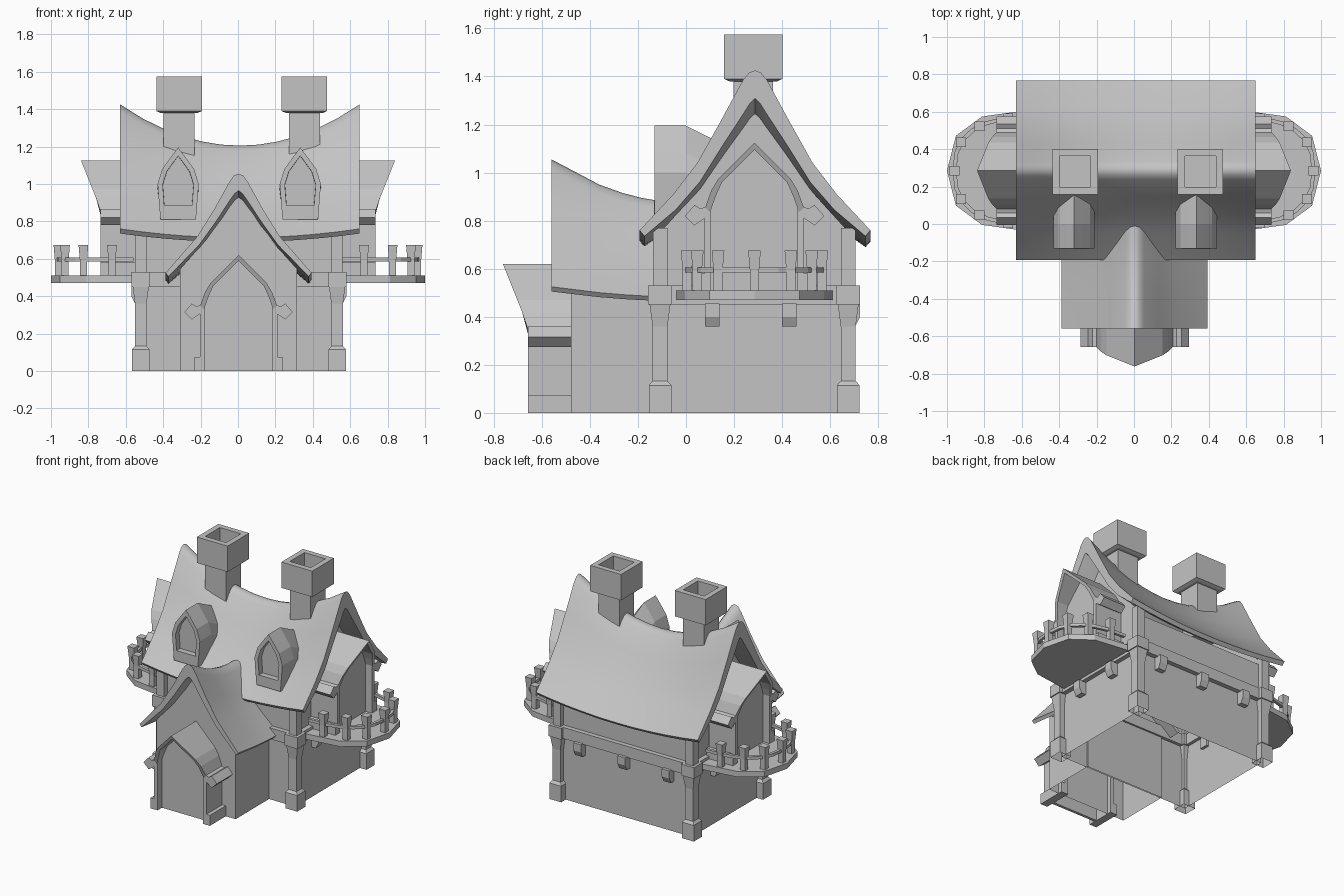
import bpy, bmesh
from math import sin, cos, radians, copysign

cube = bpy.data.objects.get("Cube")
if cube:
    bpy.data.objects.remove(cube, do_unlink=True)

GREY = (0.55, 0.55, 0.55, 1)
stone = bpy.data.materials.new("plain_grey")
stone.use_nodes = True
stone.diffuse_color = GREY
stone.node_tree.nodes["Principled BSDF"].inputs["Base Color"].default_value = GREY


def finish(name, bm):
    bmesh.ops.recalc_face_normals(bm, faces=bm.faces)
    mesh = bpy.data.meshes.new(name)
    bm.to_mesh(mesh)
    bm.free()
    mesh.materials.append(stone)
    ob = bpy.data.objects.new(name, mesh)
    bpy.context.collection.objects.link(ob)
    return ob


def loft_mesh(rings, first=True, last=True):
    """Skin a list of equal closed rings; returns the mesh and the first cap."""
    bm = bmesh.new()
    rows = [[bm.verts.new(p) for p in ring] for ring in rings]
    n = len(rows[0])
    for a, b in zip(rows, rows[1:]):
        for i in range(n):
            j = (i + 1) % n
            bm.faces.new((a[i], a[j], b[j], b[i]))
    cap = bm.faces.new(rows[0]) if first else None
    if last:
        bm.faces.new(rows[-1])
    return bm, cap


def loft(name, rings, first=True, last=True):
    return finish(name, loft_mesh(rings, first, last)[0])


def rect(x0, x1, y0, y1, z):
    return [(x0, y0, z), (x1, y0, z), (x1, y1, z), (x0, y1, z)]


def box(name, x0, x1, y0, y1, z0, z1, caps=True):
    return loft(name, [rect(x0, x1, y0, y1, z) for z in (z0, z1)], caps, caps)


def stack(name, cx, cy, levels, bottom=True):
    """Square post made of (height, half width) levels."""
    return loft(name, [rect(cx - h, cx + h, cy - h, cy + h, z) for z, h in levels], bottom)


def both(half):
    """Mirror a half profile that starts on the centre line."""
    return [(-w, z) for w, z in reversed(half[1:])] + half


def smooth(ob):
    bpy.ops.object.select_all(action='DESELECT')
    ob.select_set(True)
    bpy.context.view_layer.objects.active = ob
    bpy.ops.object.shade_smooth_by_angle(angle=radians(40))


# ---- Sagging roofs ----
def roof(name, outer, inner, stations, reach, sag_low, sag_high, place):
    shape = both(outer) + both(inner)[::-1]
    low, high = inner[-1][1], outer[0][1]
    rings = []
    for l in stations:
        drop = 1 - (l / reach) ** 2
        rings.append([place(w, l, z - drop * (sag_low + (sag_high - sag_low)
                                              * ((z - low) / (high - low)) ** 1.25))
                      for w, z in shape])
    smooth(loft(name, rings))


roof("main_roof",
     [(0, 1.425), (.025, 1.415), (.05, 1.385), (.145, 1.21), (.24, 1.04), (.34, .91), (.48, .76)],
     [(0, 1.31), (.02, 1.29), (.045, 1.25), (.13, 1.12), (.23, .96), (.33, .845), (.46, .735)],
     (-.64, -.52, -.4, -.3, -.2, -.1, 0, .1, .2, .3, .4, .52, .64), .64, .045, .22,
     lambda w, l, z: (l + .01, .287 + w, z))
roof("wing_roof",
     [(0, 1.055), (.025, 1.045), (.05, 1.01), (.13, .865), (.22, .72), (.39, .525)],
     [(0, .965), (.02, .95), (.045, .915), (.12, .80), (.21, .675), (.375, .505)],
     (0, .1, .18, .26, .36, .56), .56, .04, .18,
     lambda w, l, z: (w + .003, -l, z))

# ---- Walls and gable plates ----
box("main_walls", -.515, .525, -.10, .67, 0, .73, caps=False)
box("wing_walls", -.31, .316, -.478, -.09, 0, .53, caps=False)
main_gable = both([(0, 1.28), (.05, 1.21), (.14, 1.07), (.24, .92), (.385, .76), (.385, .66)])
for x in (-.515, .50):
    loft("main_gable", [[(x + t, .285 + w, z) for w, z in main_gable] for t in (0, .025)])
wing_gable = both([(0, .95), (.05, .90), (.12, .79), (.21, .66), (.313, .545), (.313, .48)])
loft("wing_gable", [[(w + .003, -.478 + t, z) for w, z in wing_gable] for t in (0, .025)])

# ---- Corner posts, beams and brackets ----
for x in (-.52, .53):
    for y in (-.108, .675):
        stack("corner_post", x, y,
              [(0, .047), (.115, .047), (.133, .031), (.36, .031), (.45, .043)], bottom=False)
        stack("corner_block", x, y, [(.45, .05), (.53, .05)])
        stack("upper_post", x, y, [(.53, .03), (.77, .03)])
    box("side_beam", x - .028, x + .028, -.10, .67, .45, .53)
for y in (-.105, .675):
    box("long_beam", -.52, .53, y - .028, y + .028, .45, .53)


def bracket(place):
    side = [(-.02, .36), (.035, .36), (.055, .40), (.055, .455), (-.02, .455)]
    loft("bracket", [[place(t, d, z) for d, z in side] for t in (-.03, .03)])


for x in (-.345, .005, .355):
    bracket(lambda t, d, z: (x + t, .67 + d, z))
for y in (.11, .43):
    for s in (-1, 1):
        bracket(lambda t, d, z: (.005 + s * (.52 + d), y + t, z))


# ---- Pointed bays: entrance porch and the two balcony rooms ----
def bay(label, place):
    def lean(z):
        return .18 + max(0, z - .36) * .4

    def prism(part, shape, back, front):
        loft(label + part, [[place(w, back, z) for w, z in shape],
                            [place(w, front(z), z) for w, z in shape]])

    outer = [(0, .62), (.15, .47), (.18, .42), (.205, .35)]
    inner = [(0, .59), (.135, .455), (.16, .40), (.185, .33)]
    prism("_roof", both(outer) + both(inner)[::-1], -.03, lean)
    prism("_panel", both(inner + [(.185, 0)]), .11, lambda z: .13)
    for s in (-1, 1):
        hook = [(.18, .36), (.225, .345), (.25, .36), (.29, .315), (.25, .275), (.20, .31)]
        prism("_eave", [(s * w, z) for w, z in hook], 0, lambda z: .18)
        wall = [(.18, 0), (.235, 0), (.235, .075), (.207, .075), (.207, .35), (.18, .35)]
        prism("_side_wall", [(s * w, z) for w, z in wall], -.03, lambda z: .18)


bay("porch", lambda w, d, z: (w + .003, -.478 - d, z))
for s, label in ((1, "left_bay"), (-1, "right_bay")):
    bay(label, lambda w, d, z: (s * (.555 + d), .285 + w, z + .505))


# ---- Balconies ----
def oval(s, angle, inset=0):
    """Point on a slightly boxy half oval."""
    c, v = cos(radians(angle)), sin(radians(angle))
    return (s * (.56 + (.44 - inset) * max(c, 0) ** .8),
            .285 + (.325 - inset) * copysign(abs(v) ** .8, v))


for s in (-1, 1):
    edge = [oval(s, a) for a in range(-90, 91, 30)]
    edge = [(s * .5, edge[0][1])] + edge + [(s * .5, edge[-1][1])]
    loft("balcony_deck", [[(x, y, z) for x, y in edge] for z in (.47, .51)])
    for a in (-78, -53, -27, 0, 27, 53, 78):
        x, y = oval(s, a, .04)
        stack("baluster", x, y, [(.51, .019), (.59, .019), (.675, .026)])
    rings = []
    for a in range(-90, 91, 15):
        (x0, y0), (x1, y1) = oval(s, a, .05), oval(s, a, .03)
        rings.append([(x0, y0, .585), (x1, y1, .585), (x1, y1, .606), (x0, y0, .606)])
    loft("balcony_rail", rings)

# ---- Chimneys with hollow caps ----
for x in (-.315, .355):
    stack("chimney_shaft", x, .28, [(1.0, .083), (1.39, .083)])
    stack("chimney_cap", x, .28,
          [(1.38, .10), (1.39, .122), (1.575, .122), (1.575, .083), (1.46, .083)])

# ---- Roof dormers with recessed windows ----
arch = both([(0, 1.195), (.045, 1.135), (.085, 1.08), (.11, 1.0), (.095, .81)])
for x in (-.32, .333):
    rings = []
    for y, drop in ((-.132, 0), (0, 0), (.2, .1)):
        rings.append([(x + w, y, z - drop * (z > .9)) for w, z in arch])
    bm, front = loft_mesh(rings)
    bmesh.ops.recalc_face_normals(bm, faces=bm.faces)
    bmesh.ops.inset_region(bm, faces=[front], thickness=.027, use_even_offset=True)
    bmesh.ops.inset_region(bm, faces=[front], thickness=.001, depth=-.04)
    finish("dormer", bm)
    box("window_sill", x - .08, x + .08, -.134, -.09, .82, .885)
